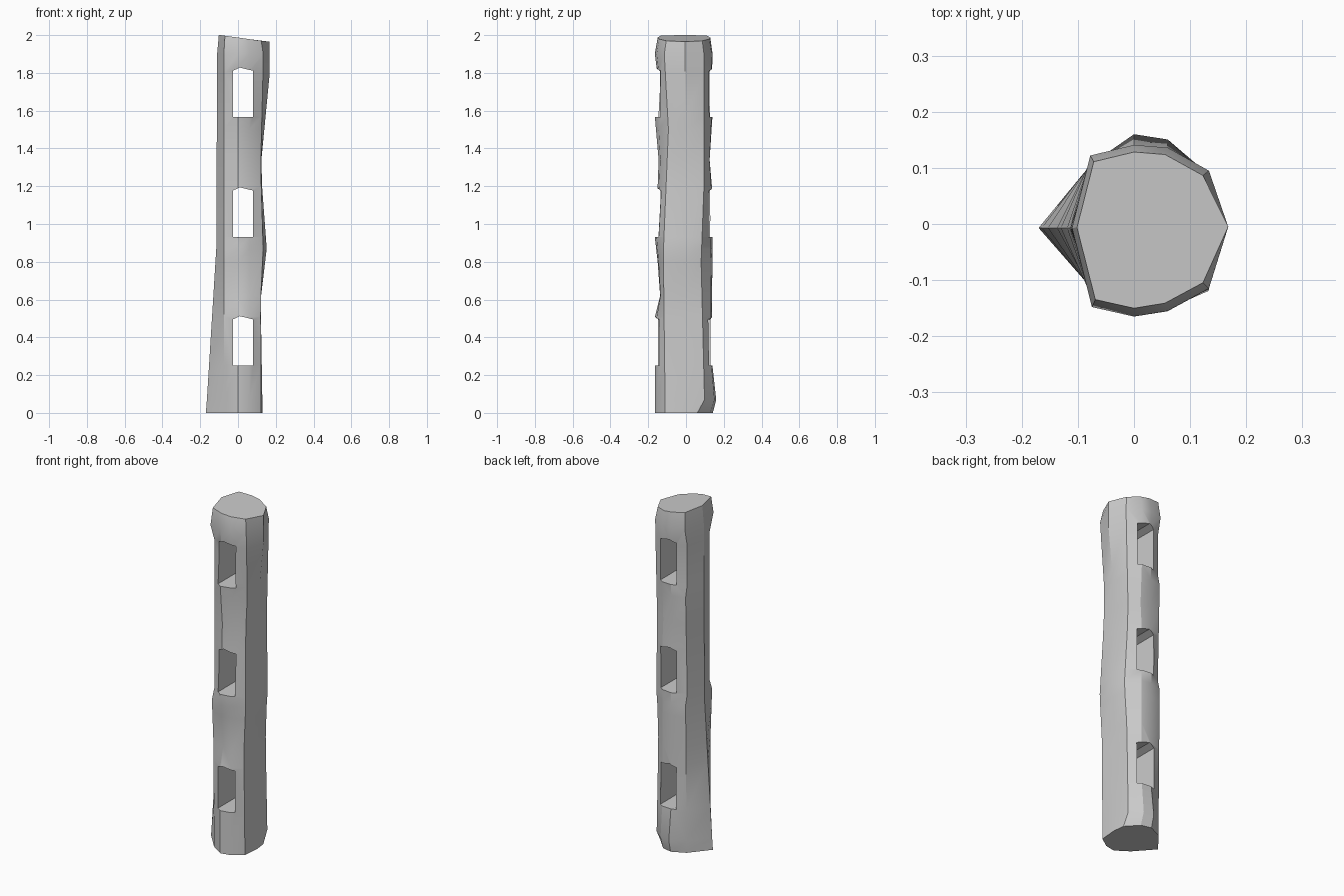
import bpy, bmesh

if "Cube" in bpy.data.objects:
    bpy.data.objects.remove(bpy.data.objects["Cube"])


def lerp(keys, z):
    """Value of a column of (height, value) pairs at height z."""
    if z <= keys[0][0]:
        return keys[0][1]
    for (a, u), (b, v) in zip(keys, keys[1:]):
        if z <= b:
            return u + (v - u) * (z - a) / (b - a)
    return keys[-1][1]


def loft(name, rings):
    """Closed skin through equal-length rings."""
    bm = bmesh.new()
    vs = [[bm.verts.new(p) for p in r] for r in rings]
    n = len(vs[0])
    bm.faces.new(vs[0])
    bm.faces.new(vs[-1])
    for a, b in zip(vs, vs[1:]):
        for i in range(n):
            j = (i + 1) % n
            bm.faces.new((a[i], a[j], b[j], b[i]))
    bmesh.ops.recalc_face_normals(bm, faces=bm.faces)
    me = bpy.data.meshes.new(name)
    bm.to_mesh(me)
    bm.free()
    ob = bpy.data.objects.new(name, me)
    bpy.context.collection.objects.link(ob)
    return ob


# Hewn corner columns: how each edge of the octagonal post wanders with height
right = [(0, .13), (.6, .12), (.87, .152), (1.3, .12), (1.8, .168), (2, .168)]
left = [(0, -.17), (.08, -.164), (.87, -.115), (2, -.11)]
front = [(0, -.165), (.25, -.165), (.51, -.164), (.62, -.137), (.8, -.15), (.93, -.165),
         (1.2, -.15), (1.34, -.145), (1.57, -.165), (1.8, -.152), (1.9, -.165)]
back = [(0, .142), (.07, .16), (.25, .14), (.51, .138), (.93, .14), (1.2, .137),
        (1.34, .125), (1.57, .14), (1.83, .137), (1.9, .141)]
right_x = [(0, .122), (.6, .12), (.87, .133), (1.3, .12), (1.8, .132), (2, .135)]
front_left = [(0, -.115), (.6, -.12), (.87, -.135), (.93, -.112), (1.8, -.112), (1.9, -.148)]
back_left = [(0, .105), (.87, .115), (.93, .1), (1.5, .115), (1.57, .1), (1.8, .1), (1.9, .122)]
front_right = [(0, -.11), (.85, -.12), (1.5, -.093), (1.9, -.115)]
back_right = [(0, .06), (.07, .098), (.8, .08), (1.2, .095), (2, .095)]

rings = []
for z in (0, .07, .25, .51, .62, .8, .87, .93, 1.2, 1.34, 1.5, 1.57, 1.8, 1.9):
    g = lambda c: lerp(c, z)
    xr = g(right_x)
    rings.append([(g(right), -.005, z), (xr, g(back_right), z), (.06, .72 * g(back) + .28 * g(back_right) + .008, z),
                  (0, g(back), z), (-.078, g(back_left), z), (g(left), -.007, z),
                  (-.075, g(front_left), z), (0, g(front), z),
                  (.06, .72 * g(front) + .28 * g(front_right) - .004, z), (xr, g(front_right), z)])

# Chamfered, slightly sloping top
rim = rings[-1]
rings.append([(x * (.92 if x < .15 else 1), y * .91, 2 - .13 * (x + .1)) for x, y, z in rim])
post = loft("fence_post", rings)

# Three rail slots through the post, each with a pitched upper edge
slot = [(-.027, 0), (.08, 0), (.08, .245), (.01, .262), (-.027, .245)]
cutters = []
for z0 in (.25, .932, 1.566):
    cut = loft("slot_cutter", [[(x, y, z0 + z) for x, z in slot] for y in (-.3, .3)])
    cut.hide_render = True
    mod = post.modifiers.new("slot", 'BOOLEAN')
    mod.operation = 'DIFFERENCE'
    mod.solver = 'EXACT'
    mod.object = cut
    cutters.append(cut)

# Bake the slots and remove the cutters
bpy.context.view_layer.objects.active = post
post.select_set(True)
for mod in list(post.modifiers):
    bpy.ops.object.modifier_apply(modifier=mod.name)
for cut in cutters:
    bpy.data.objects.remove(cut, do_unlink=True)
bpy.ops.object.shade_smooth_by_angle(angle=0.45)
